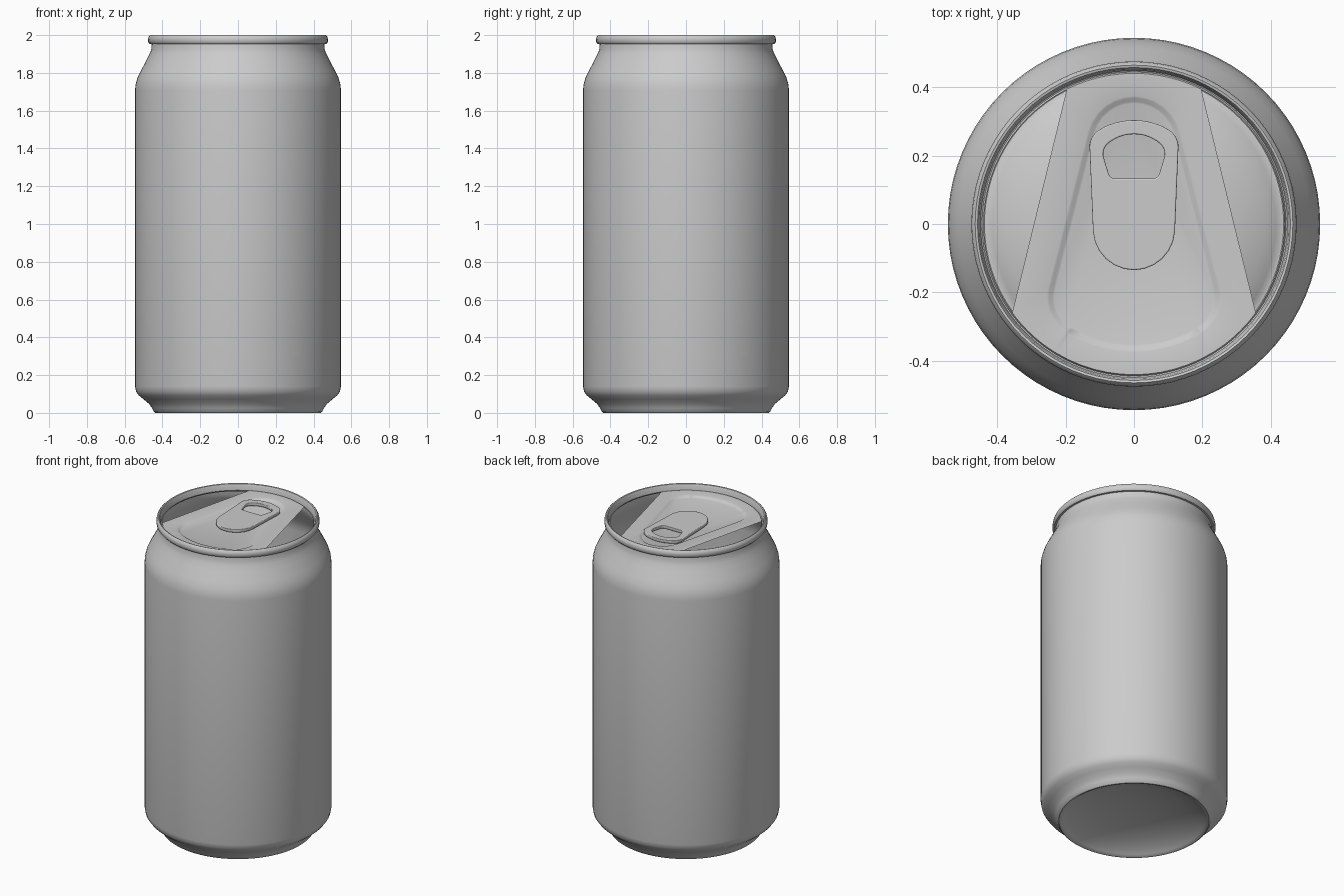
import bpy, bmesh, math

if "Cube" in bpy.data.objects:
    bpy.data.objects.remove(bpy.data.objects["Cube"])

SEG = 80
PANEL_Z = 1.965


def finish(name, bm, angle=40):
    bmesh.ops.recalc_face_normals(bm, faces=bm.faces)
    mesh = bpy.data.meshes.new(name)
    bm.to_mesh(mesh)
    bm.free()
    ob = bpy.data.objects.new(name, mesh)
    bpy.context.collection.objects.link(ob)
    smooth(ob, angle)
    return ob


def smooth(ob, angle):
    bpy.ops.object.select_all(action='DESELECT')
    ob.select_set(True)
    bpy.context.view_layer.objects.active = ob
    bpy.ops.object.shade_smooth_by_angle(angle=math.radians(angle))


def bridge(bm, a, b):
    for i in range(len(a)):
        j = (i + 1) % len(a)
        bm.faces.new((a[i], a[j], b[j], b[i]))


def outline(arcs, inset=0.0, steps=12):
    """Closed outline from arcs (cx, cy, radius, start deg, end deg)."""
    pts = []
    for cx, cy, r, a0, a1 in arcs:
        for i in range(steps + 1):
            t = math.radians(a0 + (a1 - a0) * i / steps)
            pts.append((cx + (r - inset) * math.cos(t), cy + (r - inset) * math.sin(t)))
    # drop coincident neighbours where arcs meet
    return [p for i, p in enumerate(pts) if math.dist(p, pts[i - 1]) > 1e-4]


# Can body: one lathed profile from base dome to inside of the rim
profile = [(0.10, 0.088), (0.20, 0.078), (0.30, 0.058), (0.38, 0.030), (0.415, 0.010),
           (0.428, 0.001), (0.438, 0.0), (0.446, 0.006), (0.455, 0.025), (0.470, 0.047),
           (0.500, 0.072), (0.525, 0.092), (0.540, 0.113), (0.545, 0.14),
           (0.545, 1.71), (0.542, 1.74), (0.532, 1.775), (0.515, 1.81), (0.484, 1.868),
           (0.467, 1.902), (0.459, 1.925), (0.457, 1.953),
           (0.468, 1.954), (0.475, 1.962), (0.476, 1.978), (0.473, 1.992), (0.465, 2.0),
           (0.458, 1.998), (0.454, 1.990), (0.449, 1.958), (0.445, 1.956), (0.440, PANEL_Z)]
bm = bmesh.new()
rings = [[bm.verts.new((r * math.cos(2 * math.pi * i / SEG), r * math.sin(2 * math.pi * i / SEG), z))
          for i in range(SEG)] for r, z in profile]
for a, b in zip(rings, rings[1:]):
    bridge(bm, a, b)
tip = bm.verts.new((0, 0, 0.09))
for i in range(SEG):
    bm.faces.new((tip, rings[0][i], rings[0][(i + 1) % SEG]))
finish("can_body", bm)

# Lid panel with a teardrop recess
tear = [(0, 0.235, 0.14, 15, 165), (-0.13, -0.215, 0.125, 165, 240),
        (0, 0.01, 0.385, 240, 300), (0.13, -0.215, 0.125, 300, 375)]
bm = bmesh.new()
edge = outline(tear)
rim = []
for x, y in edge:
    d = math.hypot(x, y)
    rim.append(bm.verts.new((x / d * 0.441, y / d * 0.441, PANEL_Z)))
loops = [rim]
for inset, drop in ((0, 0), (0.006, 0.002), (0.016, 0.009), (0.022, 0.011)):
    loops.append([bm.verts.new((x, y, PANEL_Z - drop)) for x, y in outline(tear, inset)])
for a, b in zip(loops, loops[1:]):
    bridge(bm, a, b)
bm.faces.new(loops[-1])
finish("lid_panel", bm)

# Pull tab: filled curve with a finger hole and rounded edges
tab = [(0.07, 0.225, 0.06, -3, 60), (0, 0.104, 0.20, 60, 120),
       (-0.07, 0.225, 0.06, 120, 183), (0, -0.015, 0.12, 183, 357)]
hole = [(0.05, 0.205, 0.04, -15, 50), (0, 0.145, 0.118, 50, 130),
        (-0.05, 0.205, 0.04, 130, 195), (-0.055, 0.153, 0.02, 195, 270),
        (0.055, 0.153, 0.02, 270, 345)]
curve = bpy.data.curves.new("pull_tab", 'CURVE')
curve.dimensions = '2D'
curve.fill_mode = 'BOTH'
curve.extrude = 0.006
curve.bevel_depth = 0.004
curve.bevel_resolution = 2
curve.offset = -0.004
for pts in (outline(tab), outline(hole)):
    spline = curve.splines.new('POLY')
    spline.points.add(len(pts) - 1)
    for p, (x, y) in zip(spline.points, pts):
        p.co = (x, y, 0, 1)
    spline.use_cyclic_u = True
ob = bpy.data.objects.new("pull_tab", curve)
ob.location.z = 1.968
bpy.context.collection.objects.link(ob)
bpy.ops.object.select_all(action='DESELECT')
ob.select_set(True)
bpy.context.view_layer.objects.active = ob
bpy.ops.object.convert(target='MESH')
smooth(bpy.context.view_layer.objects.active, 40)
